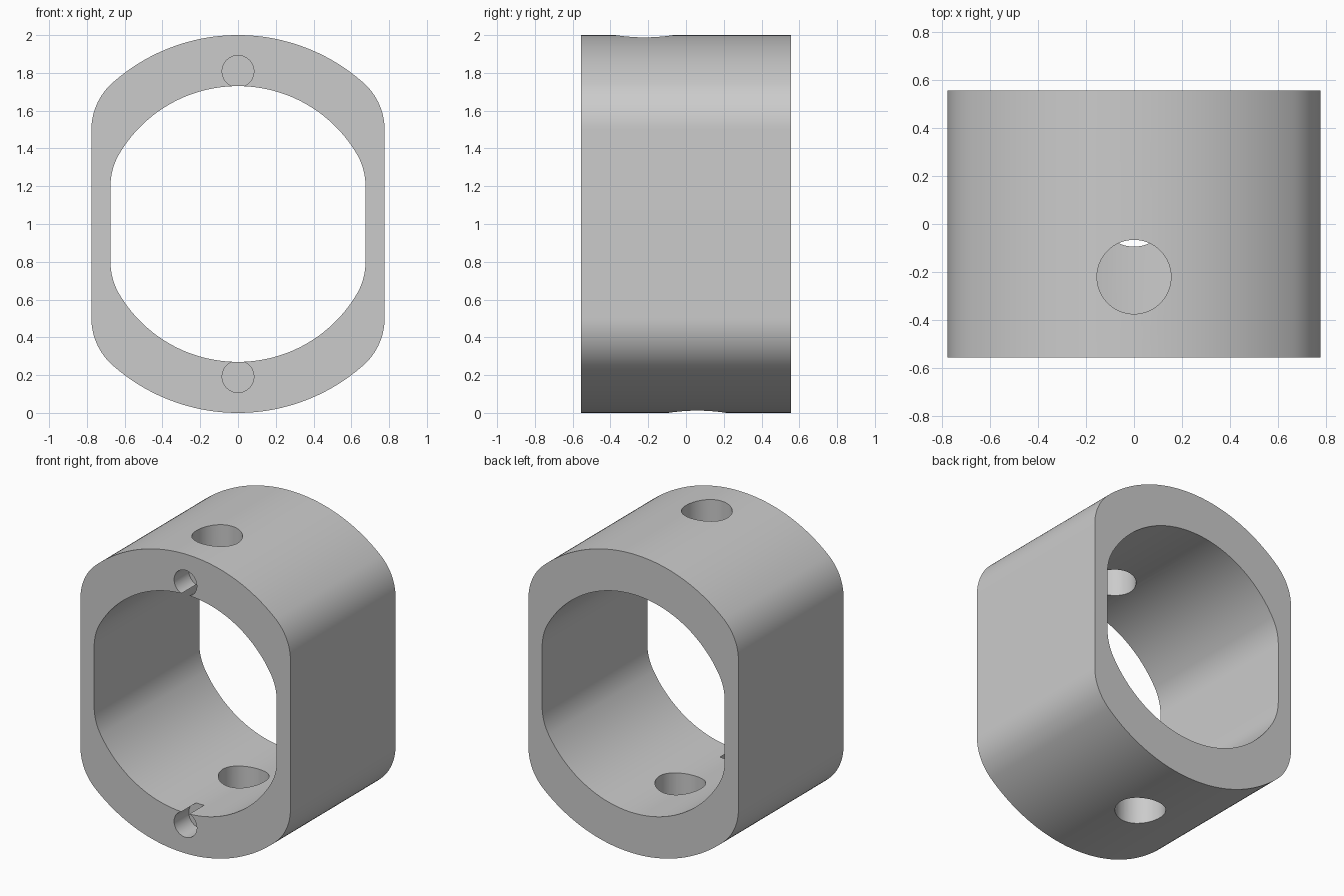
import bpy
import bmesh
from math import atan2, cos, sin, pi
from mathutils import Matrix, Vector

HALF_DEPTH = 0.555
MID = 1.0            # height of the ring axis

cube = bpy.data.objects.get("Cube")
if cube:
    bpy.data.objects.remove(cube, do_unlink=True)

grey = bpy.data.materials.new("light grey")
grey.use_nodes = True
grey.diffuse_color = (0.6, 0.6, 0.6, 1)
grey.node_tree.nodes["Principled BSDF"].inputs["Base Color"].default_value = (0.6, 0.6, 0.6, 1)


def outline(radius, half_width, half_flat, arc_steps=28, fillet_steps=16):
    """Circle with flattened sides, blended by tangent fillets."""
    fillet = (radius**2 - half_width**2 - half_flat**2) / (2 * (radius - half_width))
    cx = half_width - fillet
    tangent = atan2(half_flat, cx)
    quarter = []
    for i in range(fillet_steps):
        a = tangent * i / fillet_steps
        quarter.append((cx + fillet * cos(a), half_flat + fillet * sin(a)))
    for i in range(arc_steps + 1):
        a = tangent + (pi / 2 - tangent) * i / arc_steps
        quarter.append((radius * cos(a), radius * sin(a)))
    half = quarter + [(-x, z) for x, z in reversed(quarter[:-1])]
    return half + [(-x, -z) for x, z in half]


def make_object(name, bm):
    bmesh.ops.recalc_face_normals(bm, faces=bm.faces)
    mesh = bpy.data.meshes.new(name)
    bm.to_mesh(mesh)
    bm.free()
    mesh.materials.append(grey)
    obj = bpy.data.objects.new(name, mesh)
    bpy.context.collection.objects.link(obj)
    return obj


def cylinder(name, radius, start, end):
    start, end = Vector(start), Vector(end)
    axis = end - start
    bm = bmesh.new()
    turn = axis.to_track_quat('Z', 'Y').to_matrix().to_4x4()
    bmesh.ops.create_cone(bm, cap_ends=True, segments=64, radius1=radius, radius2=radius,
                          depth=axis.length,
                          matrix=Matrix.Translation((start + end) / 2) @ turn)
    return make_object(name, bm)


# Ring body: outer and inner outlines joined front and back
bm = bmesh.new()
loops = []
for profile, y in ((outline(1.0, 0.776, 0.5), -HALF_DEPTH),
                   (outline(1.0, 0.776, 0.5), HALF_DEPTH),
                   (outline(0.73, 0.675, 0.2), HALF_DEPTH),
                   (outline(0.73, 0.675, 0.2), -HALF_DEPTH)):
    loops.append([bm.verts.new((x, y, MID + z)) for x, z in profile])
count = len(loops[0])
for k in range(4):
    a, b = loops[k], loops[(k + 1) % 4]
    for i in range(count):
        j = (i + 1) % count
        bm.faces.new((a[i], a[j], b[j], b[i]))
body = make_object("ring_body", bm)

# Holes: one through each wall, and a blind pin hole in the front of each
cutters = []
for side, label, hole_y in ((1, "top", -0.22), (-1, "bottom", 0.06)):
    cutters.append(cylinder(label + "_hole_cutter", 0.154,
                            (0, hole_y, MID + side * 0.4), (0, hole_y, MID + side * 1.2)))
    pin_z = MID + side * 0.808
    cutters.append(cylinder(label + "_pin_hole_cutter", 0.084,
                            (0, -HALF_DEPTH - 0.1, pin_z), (0, -HALF_DEPTH + 0.155, pin_z)))

bpy.ops.object.select_all(action='DESELECT')
bpy.context.view_layer.objects.active = body
body.select_set(True)
for cutter in cutters:
    mod = body.modifiers.new(cutter.name, 'BOOLEAN')
    mod.operation = 'DIFFERENCE'
    mod.solver = 'EXACT'
    mod.object = cutter
    bpy.ops.object.modifier_apply(modifier=mod.name)
for cutter in cutters:
    bpy.data.objects.remove(cutter, do_unlink=True)

bpy.ops.object.shade_smooth_by_angle(angle=pi / 6)
